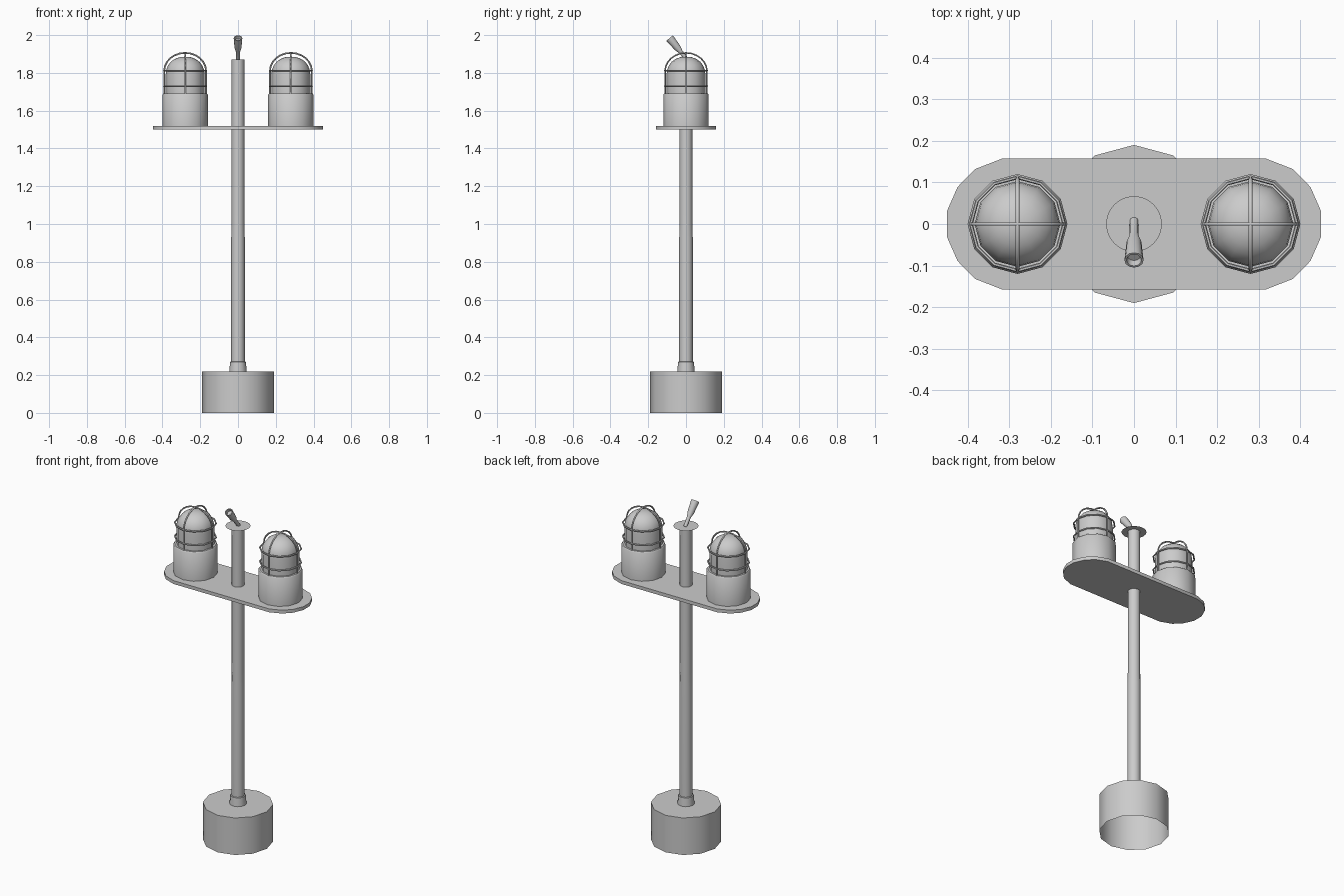
import bpy, bmesh
from math import sin, cos, pi, radians
from mathutils import Vector, Matrix

if "Cube" in bpy.data.objects:
    bpy.data.objects.remove(bpy.data.objects["Cube"])


def finish(obj, angle=40):
    bpy.ops.object.select_all(action='DESELECT')
    obj.select_set(True)
    bpy.context.view_layer.objects.active = obj
    bpy.ops.object.shade_smooth_by_angle(angle=radians(angle))
    return obj


def from_bmesh(name, bm):
    mesh = bpy.data.meshes.new(name)
    bm.to_mesh(mesh)
    bm.free()
    obj = bpy.data.objects.new(name, mesh)
    bpy.context.collection.objects.link(obj)
    return obj


def lathe(name, profile, sides=12, matrix=Matrix(), closed=False):
    """Revolve (radius, height) points, listed bottom to top, about z."""
    bm = bmesh.new()
    rings = []
    for r, z in profile:
        if r == 0:
            rings.append([bm.verts.new(matrix @ Vector((0, 0, z)))] * sides)
        else:
            rings.append([bm.verts.new(matrix @ Vector(
                (r * cos(2 * pi * i / sides), r * sin(2 * pi * i / sides), z)))
                for i in range(sides)])
    pairs = list(zip(rings, rings[1:]))
    if closed:
        pairs.append((rings[-1], rings[0]))
    for a, b in pairs:
        for i in range(sides):
            j = (i + 1) % sides
            bm.faces.new(list(dict.fromkeys((a[i], a[j], b[j], b[i]))))
    return finish(from_bmesh(name, bm))


def wire(name, points, radius):
    curve = bpy.data.curves.new(name, 'CURVE')
    curve.dimensions = '3D'
    curve.bevel_depth = radius
    curve.bevel_resolution = 1
    spline = curve.splines.new('POLY')
    spline.points.add(len(points) - 1)
    for p, co in zip(spline.points, points):
        p.co = (*co, 1)
    obj = bpy.data.objects.new(name, curve)
    bpy.context.collection.objects.link(obj)
    bpy.ops.object.select_all(action='DESELECT')
    obj.select_set(True)
    bpy.context.view_layer.objects.active = obj
    bpy.ops.object.convert(target='MESH')
    return finish(bpy.context.object, 60)


# Base drum, open underneath
lathe("base_drum", [(0.19, 0), (0.19, 0.22), (0, 0.22)])

# Pole with foot collar and slight step at mid height
lathe("pole_collar", [(0.046, 0.22), (0.042, 0.27), (0.034, 0.272)])
lathe("pole", [(0.036, 0.22), (0.036, 0.92), (0.034, 1.0), (0.034, 1.87)])
lathe("pole_cap_disc", [(0.067, 1.87), (0, 1.87)], 24)

# Rounded lamp plate
quarter = [(0.45, 0.03), (0.424, 0.089), (0.382, 0.132), (0.315, 0.158)]
right = [(x, -y) for x, y in reversed(quarter)] + quarter
outline = right + [(-x, -y) for x, y in right]
bm = bmesh.new()
face = bm.faces.new([bm.verts.new((x, y, 1.50)) for x, y in outline])
top = bmesh.ops.extrude_face_region(bm, geom=[face])["geom"]
bmesh.ops.translate(bm, vec=(0, 0, 0.02),
                    verts=[v for v in top if isinstance(v, bmesh.types.BMVert)])
if face.is_valid is False or len(bm.faces) == len(outline) + 1:
    bm.faces.new([v for v in bm.verts if v.co.z < 1.51])
bmesh.ops.recalc_face_normals(bm, faces=bm.faces)
finish(from_bmesh("lamp_plate", bm))

# Two caged lamps
for side, sx in (("left", -0.28), ("right", 0.28)):
    m = Matrix.Translation((sx, 0, 0))
    lathe(side + "_lamp_housing",
          [(0.12, 1.52), (0.12, 1.685), (0.114, 1.692), (0.09, 1.692)], 12, m)
    dome = [(0.103, 1.69), (0.103, 1.79)]
    for k in range(1, 6):
        a = k * pi / 12
        dome.append((0.103 * cos(a) ** 0.9, 1.79 + 0.096 * sin(a) ** 0.95))
    lathe(side + "_lamp_dome", dome + [(0, 1.886)], 12, m)
    # Cage rings
    for n, z in (("lower", 1.73), ("upper", 1.812)):
        section = [(0.112 + 0.0045 * cos(k * pi / 3), z + 0.0045 * sin(k * pi / 3))
                   for k in range(6)]
        lathe(f"{side}_cage_{n}_ring", section, 12, m, closed=True)
    # Crossing cage arches
    arch = [(0.111, 1.69)]
    for k in range(13):
        a = k * pi / 12
        c = cos(a)
        arch.append((0.111 * c, 1.81 + 0.096 * sin(a)))
    arch.append((-0.111, 1.69))
    wire(side + "_cage_arch_x", [(sx + u, 0, z) for u, z in arch], 0.0045)
    wire(side + "_cage_arch_y", [(sx, u, z) for u, z in arch], 0.0045)

# Tilted nozzle on the pole top
tilt = Matrix.Translation((0, 0, 1.877)) @ Matrix.Rotation(radians(39), 4, 'X')
lathe("tilted_nozzle",
      [(0, -0.015), (0.01, -0.013), (0.011, 0.045), (0.018, 0.07),
       (0.023, 0.138), (0.018, 0.138), (0.016, 0.12), (0, 0.12)], 12, tilt)
